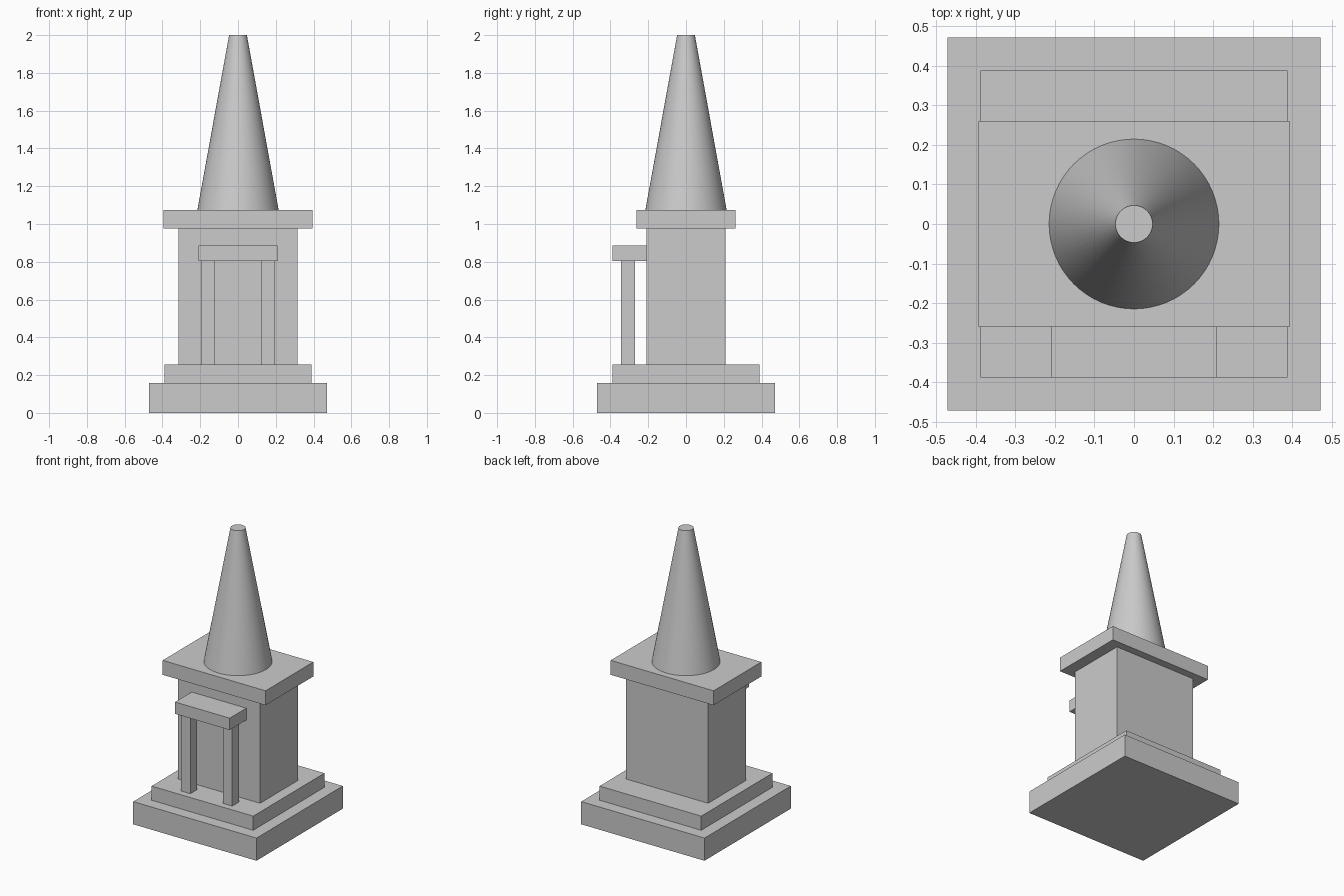
import bpy
import math

old = bpy.data.objects.get("Cube")
if old:
    bpy.data.objects.remove(old, do_unlink=True)

# Single stone colour
stone = bpy.data.materials.new("grey_stone")
stone.use_nodes = True
GREY = (0.6, 0.6, 0.6, 1.0)
stone.diffuse_color = GREY
stone.node_tree.nodes["Principled BSDF"].inputs["Base Color"].default_value = GREY


def block(name, x, y, z):
    """Box spanning the given (low, high) ranges."""
    spans = (x, y, z)
    centre = [(lo + hi) / 2 for lo, hi in spans]
    bpy.ops.mesh.primitive_cube_add(size=1, location=centre)
    ob = bpy.context.object
    ob.name = name
    ob.scale = [hi - lo for lo, hi in spans]
    bpy.ops.object.transform_apply(location=False, rotation=False, scale=True)
    ob.data.materials.append(stone)
    return ob


def centred(half):
    return (-half, half)


# Stepped base
STEP, FLOOR, WALL_TOP, CAP_TOP = 0.157, 0.255, 0.975, 1.075
block("lower_step", centred(0.472), centred(0.472), (0, STEP))
block("upper_step", centred(0.389), centred(0.389), (STEP, FLOOR))

# Main chamber and overhanging slab
block("chamber", centred(0.315), centred(0.208), (FLOOR, WALL_TOP))
block("roof_slab", centred(0.394), centred(0.261), (WALL_TOP, CAP_TOP))

# Front porch: lintel on two square pillars
PORCH = 0.803
block("porch_roof", centred(0.209), (-0.389, -0.208), (PORCH, 0.885))
for side, sign in (("left", 1), ("right", -1)):
    xs = sorted((sign * 0.125, sign * 0.196))
    block(side + "_pillar", xs, (-0.343, -0.27), (FLOOR, PORCH))

# Tapered spire with a flat tip
bpy.ops.mesh.primitive_cone_add(vertices=64, radius1=0.215, radius2=0.047,
                                depth=2 - CAP_TOP, location=(0, 0, (2 + CAP_TOP) / 2))
spire = bpy.context.object
spire.name = "spire"
spire.data.materials.append(stone)
bpy.ops.object.shade_smooth_by_angle(angle=math.radians(30))
